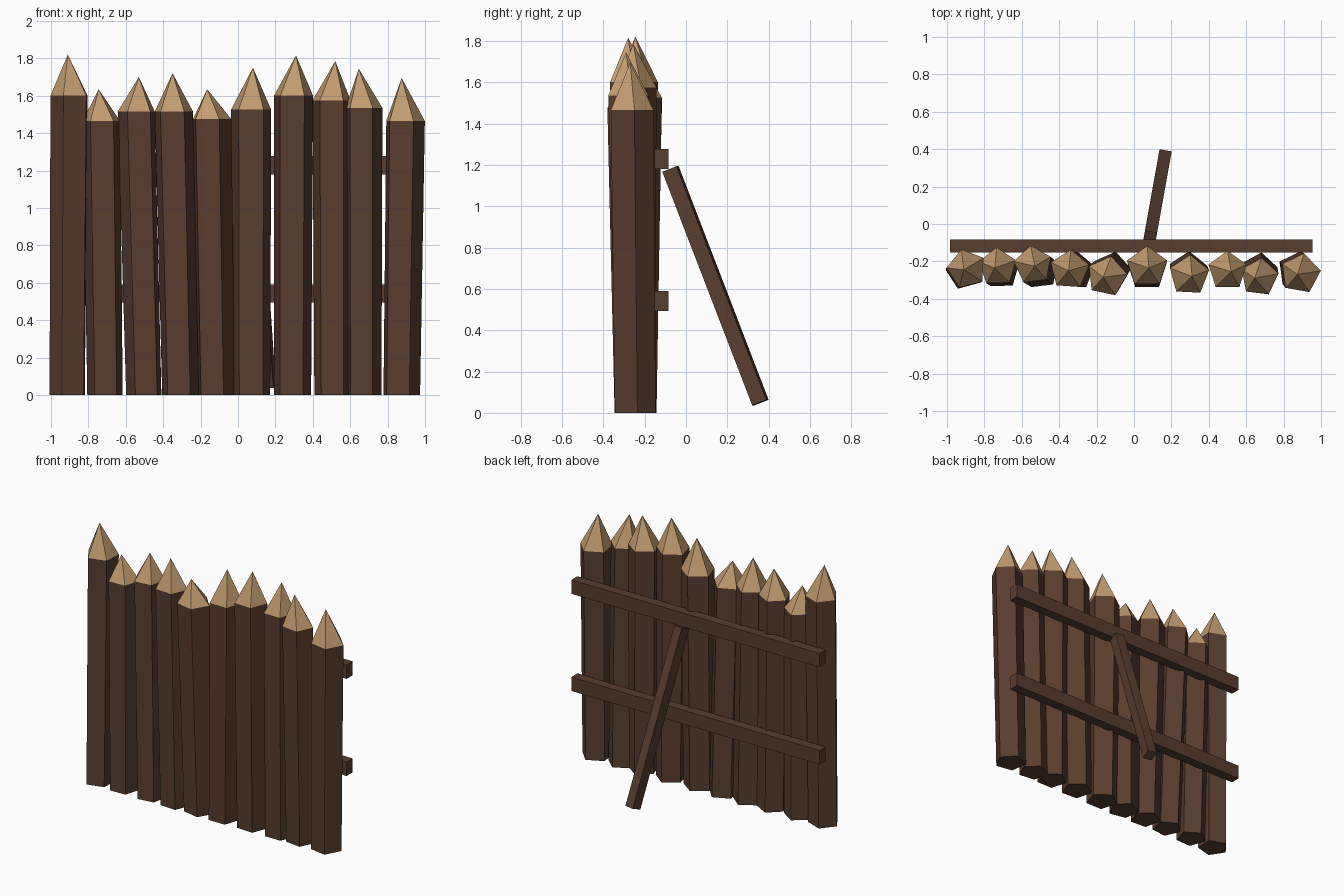
import bpy, bmesh
from math import sin, cos, pi, radians
from mathutils import Vector, Matrix

cube = bpy.data.objects.get("Cube")
if cube:
    bpy.data.objects.remove(cube, do_unlink=True)


def make_material(name, rgb):
    mat = bpy.data.materials.new(name)
    mat.use_nodes = True
    mat.diffuse_color = (*rgb, 1)
    mat.node_tree.nodes["Principled BSDF"].inputs["Base Color"].default_value = (*rgb, 1)
    return mat


bark = make_material("dark bark", (0.098, 0.047, 0.028))
cut_wood = make_material("fresh cut wood", (0.54, 0.335, 0.165))


def finish(name, bm, materials):
    bmesh.ops.recalc_face_normals(bm, faces=bm.faces)
    mesh = bpy.data.meshes.new(name)
    bm.to_mesh(mesh)
    bm.free()
    for mat in materials:
        mesh.materials.append(mat)
    obj = bpy.data.objects.new(name, mesh)
    bpy.context.scene.collection.objects.link(obj)
    return obj


SIDES = 5


def make_stake(name, foot_x, top_x, top_y, shoulder, tip_x, tip_z, turn, radius):
    """Leaning five-sided log with a sharpened, lighter point."""
    bm = bmesh.new()

    def ring(cx, cy, z, r):
        verts = []
        for i in range(SIDES):
            a = radians(turn) + (2 * i + 1) * pi / SIDES
            verts.append(bm.verts.new((cx + r * sin(a), cy - r * cos(a), z)))
        return verts

    foot = ring(foot_x, -0.25, 0, radius * 0.95)
    top = ring(top_x, top_y, shoulder, radius)
    tip = bm.verts.new((tip_x, top_y - 0.005, tip_z))
    bm.faces.new(foot)
    for i in range(SIDES):
        j = (i + 1) % SIDES
        bm.faces.new((foot[i], foot[j], top[j], top[i]))
        point_face = bm.faces.new((top[i], top[j], tip))
        point_face.material_index = 1
    finish(name, bm, (bark, cut_wood))


# Stakes: foot x, shoulder x, shoulder y, shoulder z, tip x, tip z, turn, radius
stakes = [
    (-0.905, -0.895, -0.24, 1.60, -0.91, 1.82, 15, 0.108),
    (-0.71, -0.73, -0.23, 1.465, -0.745, 1.635, 2, 0.105),
    (-0.50, -0.54, -0.22, 1.515, -0.53, 1.70, 7, 0.105),
    (-0.31, -0.345, -0.245, 1.515, -0.35, 1.72, -4, 0.108),
    (-0.12, -0.145, -0.28, 1.475, -0.165, 1.635, -12, 0.110),
    (0.07, 0.07, -0.23, 1.525, 0.08, 1.75, 0, 0.113),
    (0.29, 0.295, -0.275, 1.60, 0.31, 1.815, -3, 0.110),
    (0.505, 0.50, -0.25, 1.575, 0.52, 1.785, 0, 0.107),
    (0.67, 0.67, -0.285, 1.535, 0.645, 1.745, -7, 0.104),
    (0.87, 0.89, -0.265, 1.465, 0.875, 1.695, -10, 0.110),
]
for number, values in enumerate(stakes, 1):
    make_stake(f"stake_{number}", *values)


def make_beam(name, start, end, width, depth):
    """Square beam between two points, with its width kept level."""
    start, end = Vector(start), Vector(end)
    along = (end - start).normalized()
    side = along.cross(Vector((0, 0, 1))).normalized()
    turn = Matrix((side, along.cross(side), along)).transposed().to_4x4()
    size = Matrix.Diagonal((width, depth, (end - start).length, 1))
    bm = bmesh.new()
    bmesh.ops.create_cube(bm, size=1, matrix=Matrix.Translation((start + end) / 2) @ turn @ size)
    finish(name, bm, (bark,))


# Back rails and the propping brace
for name, z in (("lower_rail", 0.542), ("upper_rail", 1.228)):
    make_beam(name, (-0.985, -0.118, z), (0.955, -0.118, z), 0.068, 0.098)
make_beam("brace", (0.085, -0.075, 1.18), (0.163, 0.36, 0.05), 0.066, 0.074)
